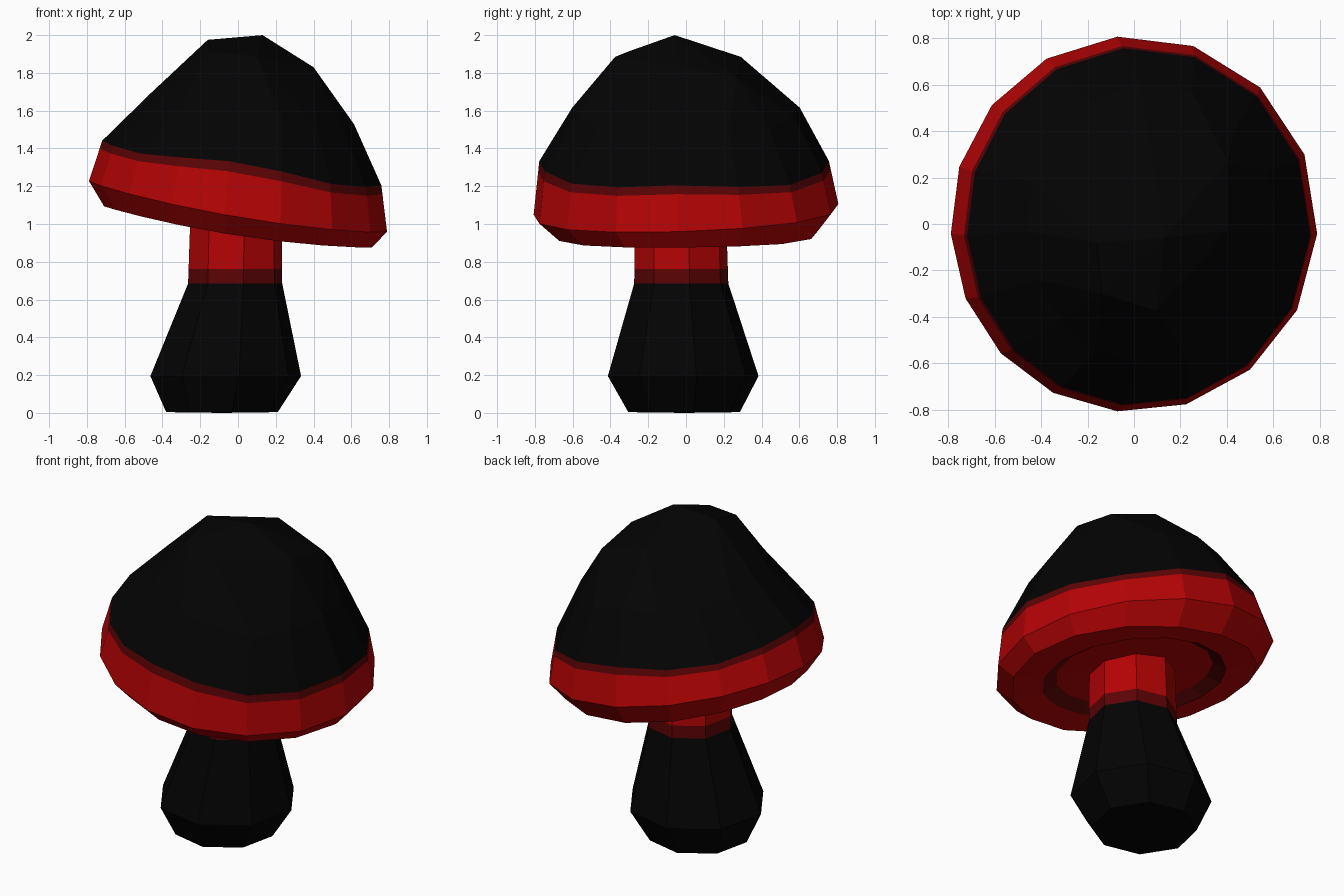
import bpy, bmesh, math

old = bpy.data.objects.get("Cube")
if old:
    bpy.data.objects.remove(old, do_unlink=True)


def material(name, color):
    m = bpy.data.materials.new(name)
    m.diffuse_color = (*color, 1)
    m.use_nodes = True
    bsdf = next(n for n in m.node_tree.nodes if n.type == 'BSDF_PRINCIPLED')
    bsdf.inputs["Base Color"].default_value = (*color, 1)
    return m


MATS = [material("black", (0.001, 0.001, 0.001)),
        material("red", (0.46, 0.001, 0.0015)),
        material("dark_red", (0.105, 0.001, 0.0015))]
BLACK, RED, DARK = range(3)


def ring(cx, cy, rx, ry, z, tilt_x=0, tilt_y=0, saddle=0, wave=0):
    return cx, cy, rx, ry, z, tilt_x, tilt_y, saddle, wave


def blend(a, b, t):
    return tuple(p + (q - p) * t for p, q in zip(a, b))


def loft(name, sides, offset, uneven, rings, colors, top, bottom):
    """Skin rings from top to bottom. The top points are hulled onto the first
    ring, the last ring is closed by a fan. colors: hull, each strip, fan."""
    bm = bmesh.new()
    loops = []
    for cx, cy, rx, ry, z, tilt_x, tilt_y, saddle, wave in rings:
        loop = []
        for i in range(sides):
            a = math.radians(offset) + math.tau * i / sides
            a += math.radians(uneven) * math.sin(a - math.pi / 6)
            x, y = rx * math.cos(a), ry * math.sin(a)
            h = tilt_x * x + tilt_y * y + saddle * math.cos(2 * a) + wave * math.cos(4 * a)
            loop.append(bm.verts.new((cx + x, cy + y, z + h)))
        loops.append(loop)

    # Crown: convex hull without the downward faces that span the first ring
    points = [bm.verts.new(p) for p in top]
    bmesh.ops.convex_hull(bm, input=points + loops[0])
    bmesh.ops.recalc_face_normals(bm, faces=bm.faces)
    bm.normal_update()
    inside = [f for f in bm.faces
              if f.normal.z < 0 and all(v in loops[0] for v in f.verts)]
    bmesh.ops.delete(bm, geom=inside, context='FACES')
    for f in bm.faces:
        f.material_index = colors[0]

    # Walls and bottom fan
    end = bm.verts.new(bottom)
    for i in range(sides):
        j = (i + 1) % sides
        for a, b, color in zip(loops, loops[1:], colors[1:]):
            bm.faces.new((a[i], b[i], b[j], a[j])).material_index = color
        bm.faces.new((end, loops[-1][j], loops[-1][i])).material_index = colors[-1]
    bmesh.ops.recalc_face_normals(bm, faces=bm.faces)
    mesh = bpy.data.meshes.new(name)
    bm.to_mesh(mesh)
    bm.free()
    for m in MATS:
        mesh.materials.append(m)
    bpy.context.collection.objects.link(bpy.data.objects.new(name, mesh))


# Cap: faceted dome, dark trim line, red rim, underside with a shallow recess
crown = [(0.13, -0.06, 2.0), (-0.16, -0.08, 1.975), (-0.14, -0.30, 1.915), (0.10, -0.375, 1.885),
         (0.40, -0.03, 1.83), (0.40, 0.27, 1.775), (0.08, 0.29, 1.885)]
shoulder = ring(0.075, 0, 0.54, 0.605, 1.585, -0.15, wave=0.025)
edge = ring(0.02, -0.01, 0.74, 0.77, 1.305, -0.16, wave=0.018)
rim = ring(0, 0, 0.79, 0.81, 1.08, -0.17, 0.035, 0.015)
lip = ring(0, 0, 0.71, 0.70, 0.965, -0.154, 0.01, 0.02)
recess_outer = ring(0, 0, 0.53, 0.53, 0.965, -0.15)
recess_inner = ring(0, 0, 0.45, 0.45, 1.01, -0.15)
loft("cap", 16, 0, 6,
     [shoulder, edge, blend(edge, rim, 0.19), rim, lip, recess_outer, recess_inner],
     [BLACK, BLACK, DARK, RED, RED, RED, DARK, RED],
     crown, (0, 0, 1.02))

# Stem: bulbous black foot, dark trim line, red neck
stem_top = ring(-0.01, -0.03, 0.245, 0.245, 1.07)
neck = ring(-0.015, -0.025, 0.253, 0.253, 0.685)
bulge = ring(-0.065, -0.015, 0.405, 0.405, 0.195)
foot = ring(-0.085, -0.01, 0.30, 0.30, 0.004)
loft("stem", 8, 10, 0,
     [stem_top, blend(neck, stem_top, 0.2), neck, bulge, foot],
     [RED, RED, DARK, BLACK, BLACK, BLACK],
     [(-0.01, -0.03, 1.1)], (-0.085, -0.01, 0))
